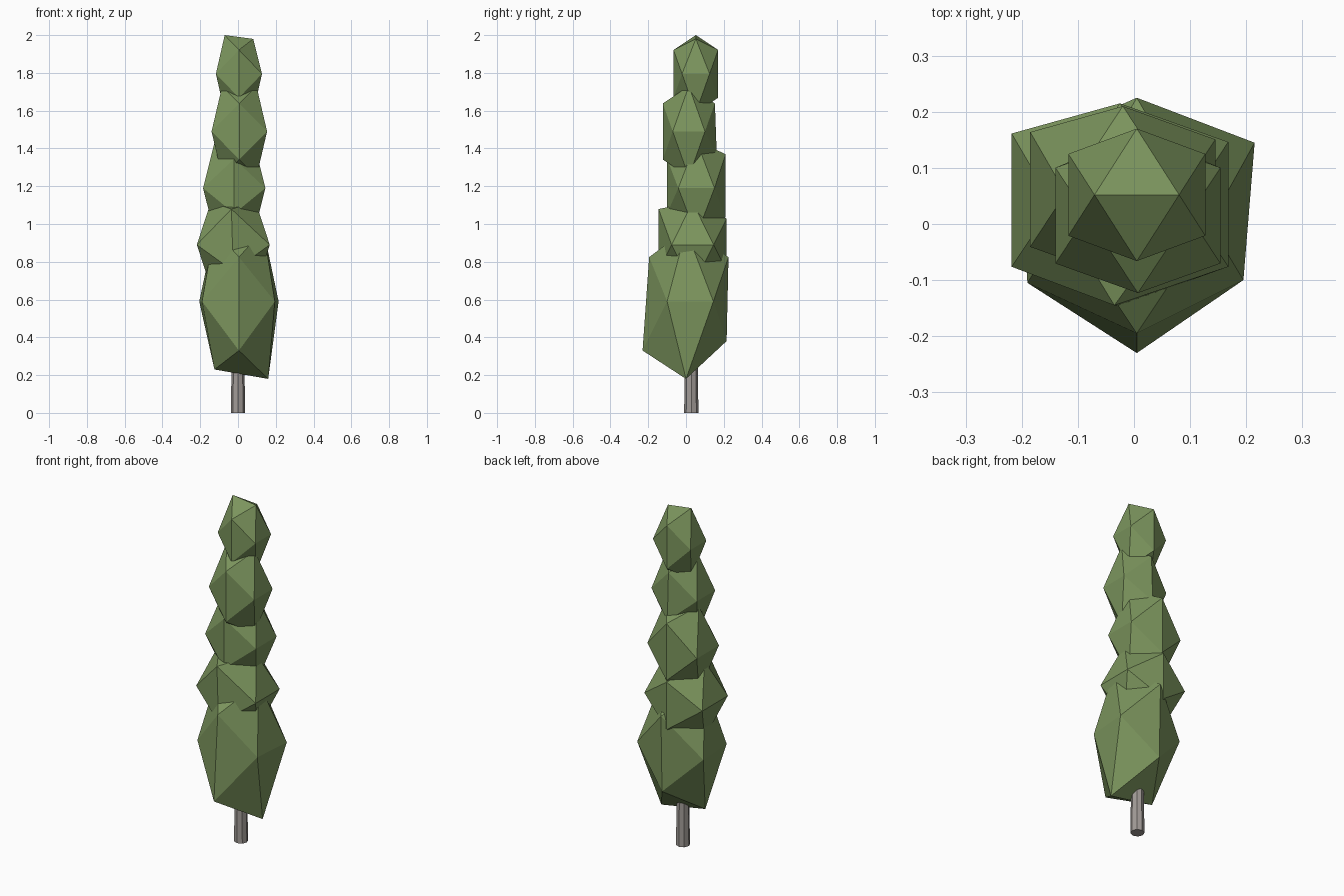
import bpy, bmesh, math

if "Cube" in bpy.data.objects:
    bpy.data.objects.remove(bpy.data.objects["Cube"])

PHI = (1 + math.sqrt(5)) / 2


def material(name, color):
    m = bpy.data.materials.new(name)
    m.diffuse_color = color
    m.use_nodes = True
    m.node_tree.nodes["Principled BSDF"].inputs["Base Color"].default_value = m.diffuse_color
    return m


leaf = material("leaf_green", (0.20, 0.30, 0.11, 1))
bark = material("bark_grey", (0.36, 0.33, 0.31, 1))


def finish(name, bm, mat):
    bmesh.ops.recalc_face_normals(bm, faces=bm.faces)
    mesh = bpy.data.meshes.new(name)
    bm.to_mesh(mesh)
    bm.free()
    mesh.materials.append(mat)
    ob = bpy.data.objects.new(name, mesh)
    bpy.context.collection.objects.link(ob)


def sign(v):
    return 0 if abs(v) < 1e-4 else (1 if v > 0 else -1)


def clump(name, centre, radii, nudges):
    """Stretched icosahedron, edge-up, with a few corners nudged."""
    bm = bmesh.new()
    for a in (-1, 1):
        for b in (-1, 1):
            for co in ((a, 0, b * PHI), (a * PHI, b, 0), (0, a * PHI, b)):
                bm.verts.new([c / PHI for c in co])
    bmesh.ops.convex_hull(bm, input=bm.verts[:])
    for v in bm.verts:
        shift = nudges.get(tuple(sign(c) for c in v.co), (0, 0, 0))
        v.co = [centre[i] + v.co[i] * radii[i] + shift[i] for i in range(3)]
    finish(name, bm, leaf)


# Foliage clumps, bottom to top
clump("foliage_1", (.005, 0, .59), (.21, .215, .38), {
    (1, 0, -1): (.025, 0, -.03), (-1, 0, -1): (0, 0, .02),
    (0, -1, -1): (0, -.015, -.025), (0, -1, 1): (0, .02, 0),
    (0, 1, -1): (0, 0, .025), (0, 1, 1): (0, .01, 0),
    (1, 1, 0): (0, .012, 0), (1, -1, 0): (-.02, .033, 0),
    (-1, -1, 0): (.015, .028, 0)})
clump("foliage_2", (-.025, .035, .89), (.193, .18, .225), {
    (0, -1, 1): (-.01, 0, .05), (-1, 1, 0): (0, .015, 0)})
clump("foliage_3", (-.02, .055, 1.19), (.165, .155, .25), {
    (0, 1, 1): (0, 0, .025), (-1, 1, 0): (0, .013, 0),
    (0, -1, -1): (0, 0, .02)})
clump("foliage_4", (.007, .015, 1.49), (.147, .138, .24), {
    (0, 1, -1): (0, .01, .02)})
clump("foliage_5", (.005, .052, 1.795), (.122, .118, .205), {
    (1, 0, 1): (0, 0, -.02)})

# Trunk
bm = bmesh.new()
bmesh.ops.create_cone(bm, cap_ends=True, segments=8, radius1=.038,
                      radius2=.03, depth=.5)
bmesh.ops.translate(bm, verts=bm.verts, vec=(0, .028, .25))
finish("trunk", bm, bark)
